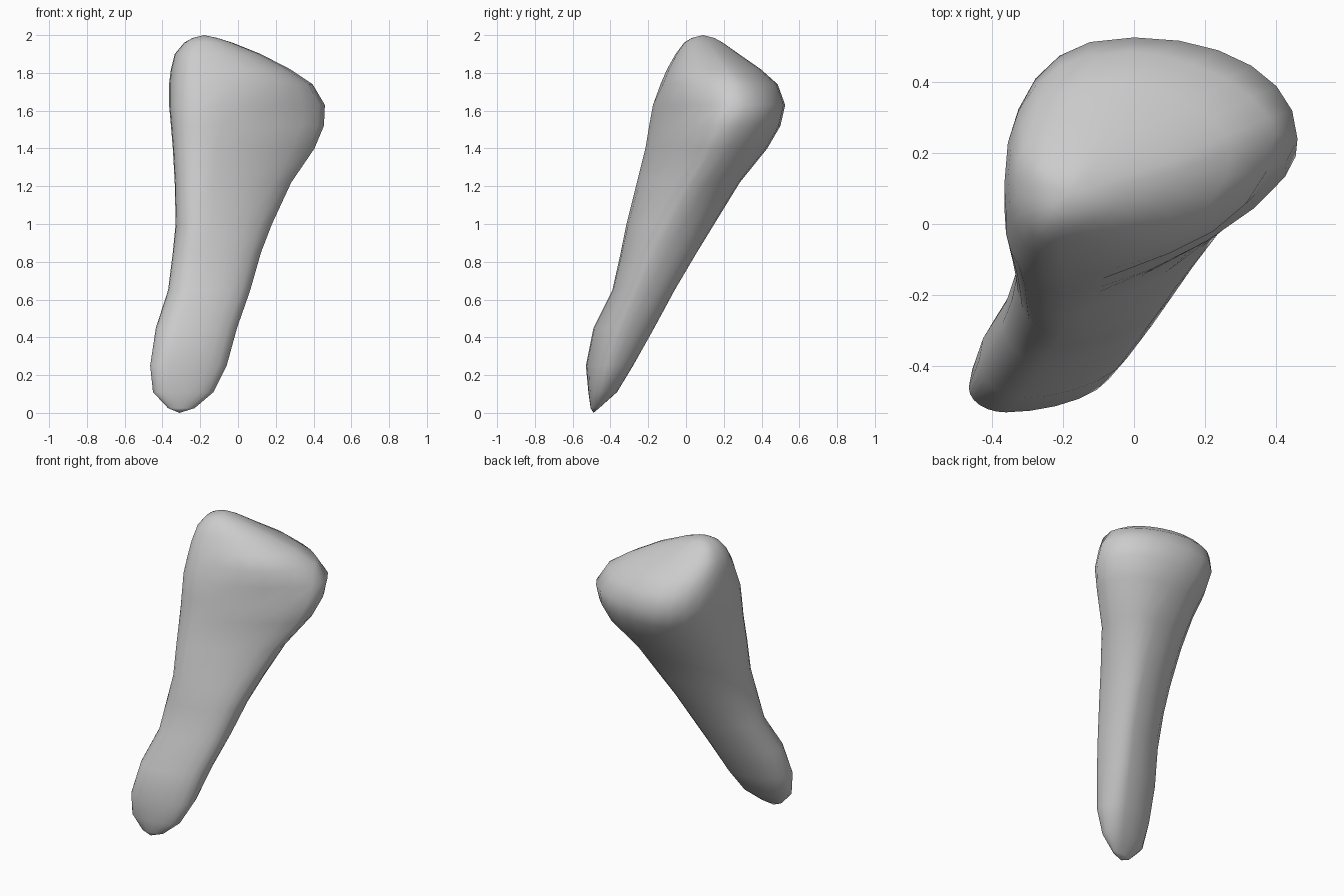
import bpy, bmesh
from math import cos, sin, pi

cube = bpy.data.objects.get("Cube")
if cube:
    bpy.data.objects.remove(cube)

STEPS = 6  # points per quarter of a section

# One row per level: height, then the left, front, right and back extreme points
SECTIONS = [
    (.025, -.37, -.49, -.32, -.505, -.23, -.47, -.28, -.46),
    (.11, -.45, -.48, -.35, -.517, -.13, -.45, -.22, -.365),
    (.25, -.465, -.46, -.36, -.53, -.06, -.41, -.17, -.28),
    (.45, -.435, -.38, -.32, -.49, -.005, -.34, -.11, -.168),
    (.65, -.37, -.28, -.25, -.39, .065, -.25, -.05, -.06),
    (.85, -.345, -.22, -.23, -.345, .122, -.16, .0, .058),
    (1.0, -.33, -.15, -.21, -.315, .18, -.08, .03, .15),
    (1.22, -.335, -.1, -.20, -.26, .282, .04, .06, .285),
    (1.4, -.345, -.05, -.19, -.215, .405, .14, .06, .43),
    (1.52, -.355, .0, -.19, -.195, .455, .19, .04, .5),
    (1.63, -.365, .05, -.19, -.175, .46, .24, .0, .525),
    (1.74, -.365, .11, -.2, -.135, .395, .25, -.02, .485),
    (1.82, -.355, .13, -.21, -.1, .275, .21, -.05, .395),
    (1.9, -.335, .13, -.21, -.055, .12, .15, -.12, .28),
    (1.96, -.285, .11, -.2, -.01, -.03, .11, -.15, .195),
    (1.985, -.24, .1, -.19, .03, -.11, .09, -.16, .15),
]

# Fullness of the four quarters up to each height; below one is fuller
FULLNESS = [
    (.9, (1, 1.1, .95, .95)),    # foot
    (1.1, (.95, 1.25, .9, .95)),  # shaft
    (1.45, (.8, 1.5, .9, .9)),   # flare
    (1.7, (.8, 1.4, .95, .8)),   # rim of the head
    (2, (.85, 1, 1.15, .85)),    # slanted crown
]


def section_points(row):
    """Closed outline made of four rounded quarters through the extreme points."""
    z = row[0]
    ends = [row[i:i + 2] for i in (1, 3, 5, 7)]
    powers = next(p for top, p in FULLNESS if z <= top)
    points = []
    for q, power in enumerate(powers):
        a, b = ends[q], ends[(q + 1) % 4]
        for s in range(STEPS):
            t = s / STEPS * pi / 2
            u, v = 1 - cos(t) ** power, sin(t) ** power
            wx, wy = (u, v) if q % 2 == 0 else (v, u)
            points.append((a[0] + (b[0] - a[0]) * wx, a[1] + (b[1] - a[1]) * wy, z))
    return points


# Loft the shaft and its broad slanted head
bm = bmesh.new()
rings = [[bm.verts.new(p) for p in section_points(row)] for row in SECTIONS]
count = 4 * STEPS
for low, high in zip(rings, rings[1:]):
    for i in range(count):
        j = (i + 1) % count
        bm.faces.new((low[i], low[j], high[j], high[i]))

# Close the pointed foot and the crown
for ring, tip in ((rings[0], (-.31, -.49, 0)), (rings[-1], (-.18, .09, 2))):
    apex = bm.verts.new(tip)
    for i in range(count):
        bm.faces.new((ring[i], ring[(i + 1) % count], apex))
bmesh.ops.recalc_face_normals(bm, faces=bm.faces)

mesh = bpy.data.meshes.new("tapered_shaft")
bm.to_mesh(mesh)
bm.free()
shaft = bpy.data.objects.new("tapered_shaft", mesh)
bpy.context.collection.objects.link(shaft)

# Plain grey surface
grey = bpy.data.materials.new("light_grey")
grey.use_nodes = True
color = (.6, .6, .6, 1)
grey.diffuse_color = color
grey.node_tree.nodes["Principled BSDF"].inputs["Base Color"].default_value = color
mesh.materials.append(grey)

mesh.shade_smooth()
